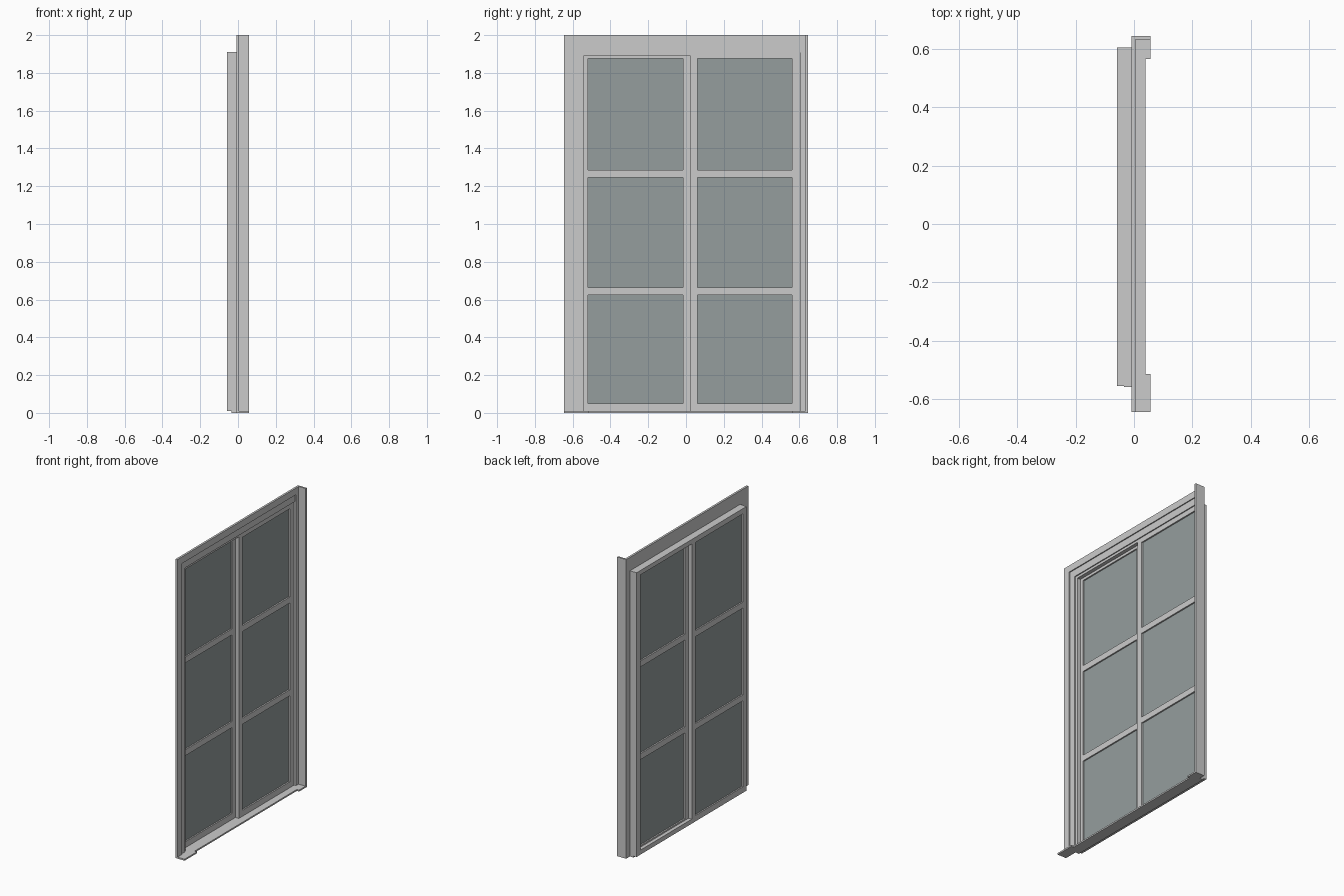
import bpy, bmesh
from mathutils import Matrix, Vector

if "Cube" in bpy.data.objects:
    bpy.data.objects.remove(bpy.data.objects["Cube"])

glass = bpy.data.materials.new("tinted_glass")
glass.diffuse_color = (0.30, 0.34, 0.34, 1)
glass.use_nodes = True
glass.node_tree.nodes["Principled BSDF"].inputs["Base Color"].default_value = glass.diffuse_color


def build(name, boxes, mat=None):
    """One object from boxes given as (x0, x1, y0, y1, z0, z1)."""
    bm = bmesh.new()
    for x0, x1, y0, y1, z0, z1 in boxes:
        mid = Vector(((x0 + x1) / 2, (y0 + y1) / 2, (z0 + z1) / 2))
        size = Matrix.Diagonal((x1 - x0, y1 - y0, z1 - z0, 1))
        bmesh.ops.create_cube(bm, size=1, matrix=Matrix.Translation(mid) @ size)
    mesh = bpy.data.meshes.new(name)
    bm.to_mesh(mesh)
    bm.free()
    ob = bpy.data.objects.new(name, mesh)
    bpy.context.collection.objects.link(ob)
    if mat:
        mesh.materials.append(mat)
    return ob


def border(x0, x1, y0, y1, z0, z1, left, right, bottom, top):
    """Four bars around an opening, with individual bar widths."""
    bars = [(x0, x1, y0, y0 + left, z0, z1),
            (x0, x1, y1 - right, y1, z0, z1)]
    if top:
        bars.append((x0, x1, y0 + left, y1 - right, z1 - top, z1))
    if bottom:
        bars.append((x0, x1, y0 + left, y1 - right, z0, z0 + bottom))
    return bars


ROWS = [(0.05, 0.625), (0.665, 1.245), (1.285, 1.875)]


def sash(name, x0, x1, y0, y1, g0, g1, z0):
    """Glazed panel: stiles, rails, two cross bars and three panes."""
    bars = border(x0, x1, y0, y1, z0, 1.91, g0 - y0, y1 - g1, 0.05 - z0, 0.035)
    for lower, upper in zip(ROWS, ROWS[1:]):
        bars.append((x0, x1, g0, g1, lower[1], upper[0]))
    build(name + "_frame", bars)
    mid = (x0 + x1) / 2
    build(name + "_panes",
          [(mid - 0.003, mid + 0.003, g0, g1, a, b) for a, b in ROWS], glass)


# Wall flange: jambs and head
build("wall_flange", border(-0.009, 0.005, -0.645, 0.645, 0, 2,
                            0.045, 0.04, 0, 0.045))
# Thin return fin on one jamb
build("jamb_return", [(0.005, 0.057, 0.633, 0.645, 0, 2)])
# Lining strip between flange and sashes
build("frame_lining", [(-0.009, -0.002, -0.6, -0.558, 0, 1.955),
                       (-0.009, -0.002, -0.558, 0.605, 1.908, 1.955)])

# Sill with projecting ends
build("sill", [(-0.035, -0.009, -0.556, 0.605, 0, 0.01),
               (-0.009, 0.04, -0.645, 0.645, 0, 0.01),
               (0.04, 0.057, -0.645, -0.515, 0, 0.01),
               (0.04, 0.057, 0.565, 0.633, 0, 0.01)])

# Rear and front sliding sashes
sash("rear_sash", -0.058, -0.034, -0.556, 0.022, -0.518, -0.015, 0.01)
sash("front_sash", -0.034, -0.009, 0.022, 0.605, 0.06, 0.562, 0.006)

# Channel behind the front sash
build("rear_channel", [(-0.058, -0.034, 0.565, 0.605, 0.01, 1.91),
                       (-0.058, -0.034, 0.022, 0.565, 1.88, 1.91),
                       (-0.058, -0.034, 0.022, 0.565, 0.01, 0.04)])
# Cheek closing the gap in front of the rear sash
build("front_channel", [(-0.034, -0.009, -0.558, -0.54, 0.01, 1.91),
                        (-0.034, -0.009, -0.54, 0.022, 1.892, 1.91)])
